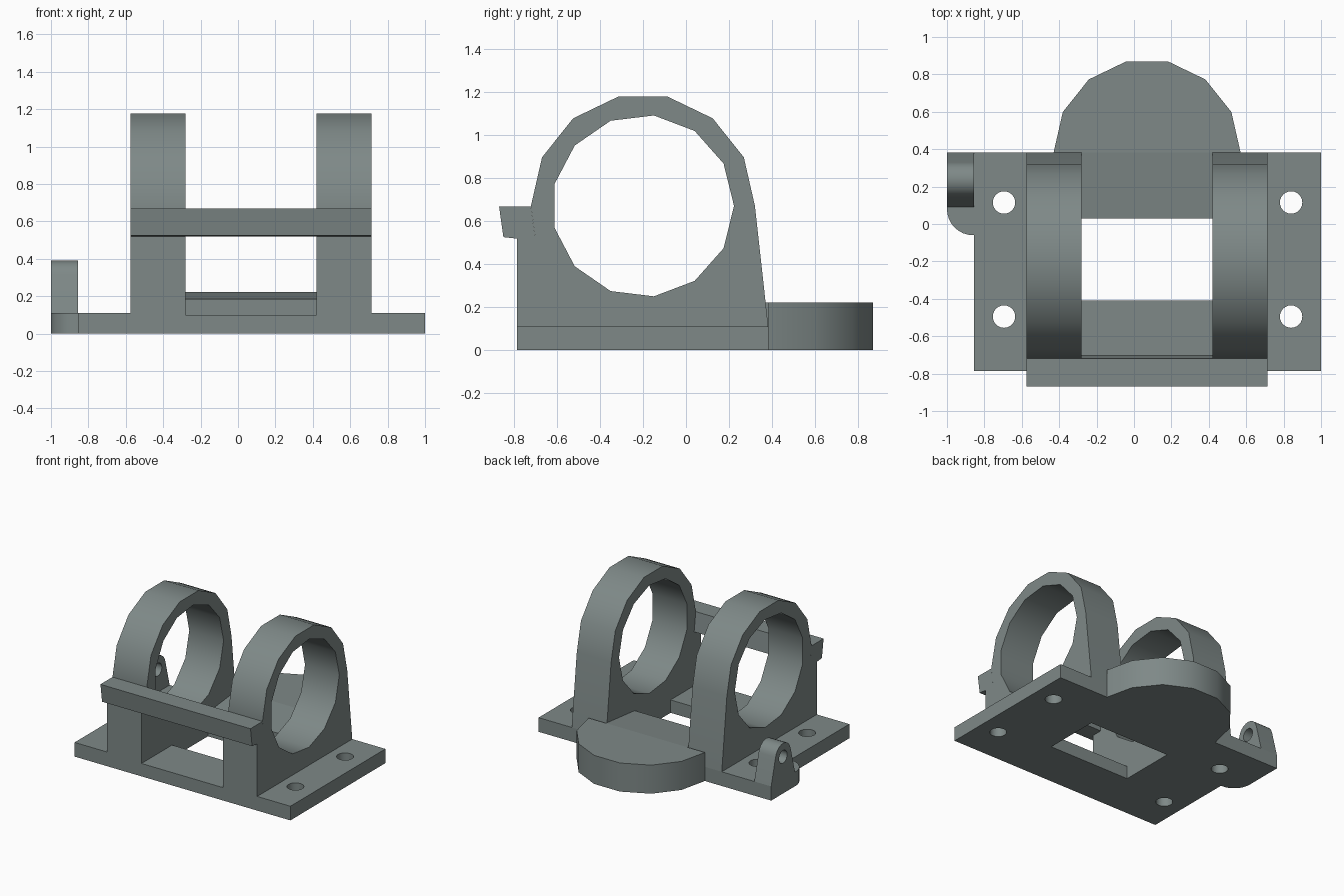
import bpy, bmesh, math
from mathutils import Vector

if "Cube" in bpy.data.objects:
    bpy.data.objects.remove(bpy.data.objects["Cube"])

grey = bpy.data.materials.new("slate grey")
grey.diffuse_color = (0.21, 0.25, 0.245, 1)
grey.use_nodes = True
grey.node_tree.nodes["Principled BSDF"].inputs["Base Color"].default_value = grey.diffuse_color


def arc(cx, cy, r, n, a0, a1):
    """Points on an arc, ends included (angles in degrees)."""
    return [(cx + r * math.cos(math.radians(a0 + (a1 - a0) * i / n)),
             cy + r * math.sin(math.radians(a0 + (a1 - a0) * i / n))) for i in range(n + 1)]


def circle(cx, cy, r, n):
    return arc(cx, cy, r, n, 0, 360)[:-1]


def rect(x0, y0, x1, y1):
    return [(x0, y0), (x1, y0), (x1, y1), (x0, y1)]


def prism(name, axis, lo, hi, outline, holes=()):
    """Extrude an outline with holes: axis 'z' takes (x, y), axis 'x' takes (y, z)."""
    place = (lambda p, d: Vector((p[0], p[1], d))) if axis == "z" else \
            (lambda p, d: Vector((d, p[0], p[1])))
    bm = bmesh.new()
    edges = []
    for loop in [outline, *holes]:
        vs = [bm.verts.new(place(p, lo)) for p in loop]
        edges += [bm.edges.new((vs[i - 1], vs[i])) for i in range(len(vs))]
    if holes:
        bmesh.ops.triangle_fill(bm, use_beauty=True, use_dissolve=False, edges=edges)
    else:
        bm.faces.new(vs)
    ext = bmesh.ops.extrude_face_region(bm, geom=bm.faces[:], use_keep_orig=True)
    moved = [g for g in ext["geom"] if isinstance(g, bmesh.types.BMVert)]
    bmesh.ops.translate(bm, verts=moved, vec=place((0, 0), hi - lo))
    bmesh.ops.recalc_face_normals(bm, faces=bm.faces[:])
    mesh = bpy.data.meshes.new(name)
    bm.to_mesh(mesh)
    bm.free()
    mesh.materials.append(grey)
    ob = bpy.data.objects.new(name, mesh)
    bpy.context.collection.objects.link(ob)
    bpy.ops.object.select_all(action="DESELECT")
    ob.select_set(True)
    bpy.context.view_layer.objects.active = ob
    bpy.ops.object.shade_smooth_by_angle(angle=math.radians(30))
    return ob


FRONT, BACK, PLATE = -0.785, 0.382, 0.11
IN_L, IN_R = -0.28, 0.42          # gap between the two ring brackets

# Side plates with bolt holes
for side, x0, x1, hx in (("left", -0.855, IN_L, -0.695), ("right", IN_R, 1.0, 0.84)):
    prism(side + "_base_plate", "z", 0, PLATE, rect(x0, FRONT, x1, BACK),
          [circle(hx, hy, 0.06, 24) for hy in (0.115, -0.495)])

# Front sill joining the plates, in front of the open window
prism("front_sill", "z", 0, 0.10, rect(IN_L, FRONT, IN_R, -0.41))

# Rear bridge with a sloping top, and the rounded tongue behind it
prism("rear_bridge", "x", IN_L, IN_R, [(0.03, 0), (BACK, 0), (BACK, 0.222), (0.03, 0.185)])
prism("rear_tongue", "z", 0, 0.222, arc(0.07, BACK, 0.5, 7, 0, 180))

# Ring brackets
profile = [(FRONT, PLATE), (BACK, PLATE)] + arc(-0.2, 0.67, 0.52, 7, 0, 180) + [(-0.70, 0.52), (FRONT, 0.52)]
bore = circle(-0.2, 0.67, 0.423, 13)
for side, x0, x1 in (("left", -0.575, IN_L), ("right", IN_R, 0.715)):
    prism(side + "_ring_bracket", "x", x0, x1, profile, [bore])

# Bar across the front of both brackets
prism("front_bar", "x", -0.575, 0.715,
      [(-0.868, 0.668), (-0.848, 0.525), (FRONT, 0.518), (-0.70, 0.518), (-0.72, 0.668)])

# Side lug: foot with a rounded corner, and a drilled upright ear
foot = arc(-0.86, 0.08, 0.14, 8, 180, 270) + [(-0.855, -0.06), (-0.855, BACK), (-1.0, BACK), (-1.0, 0.08)]
prism("lug_foot", "z", 0, PLATE, foot)
ear = [(0.09, PLATE), (BACK, PLATE)] + arc(0.236, 0.295, 0.095, 10, 12, 168)
prism("lug_ear", "x", -1.0, -0.855, ear, [circle(0.236, 0.285, 0.05, 20)])
